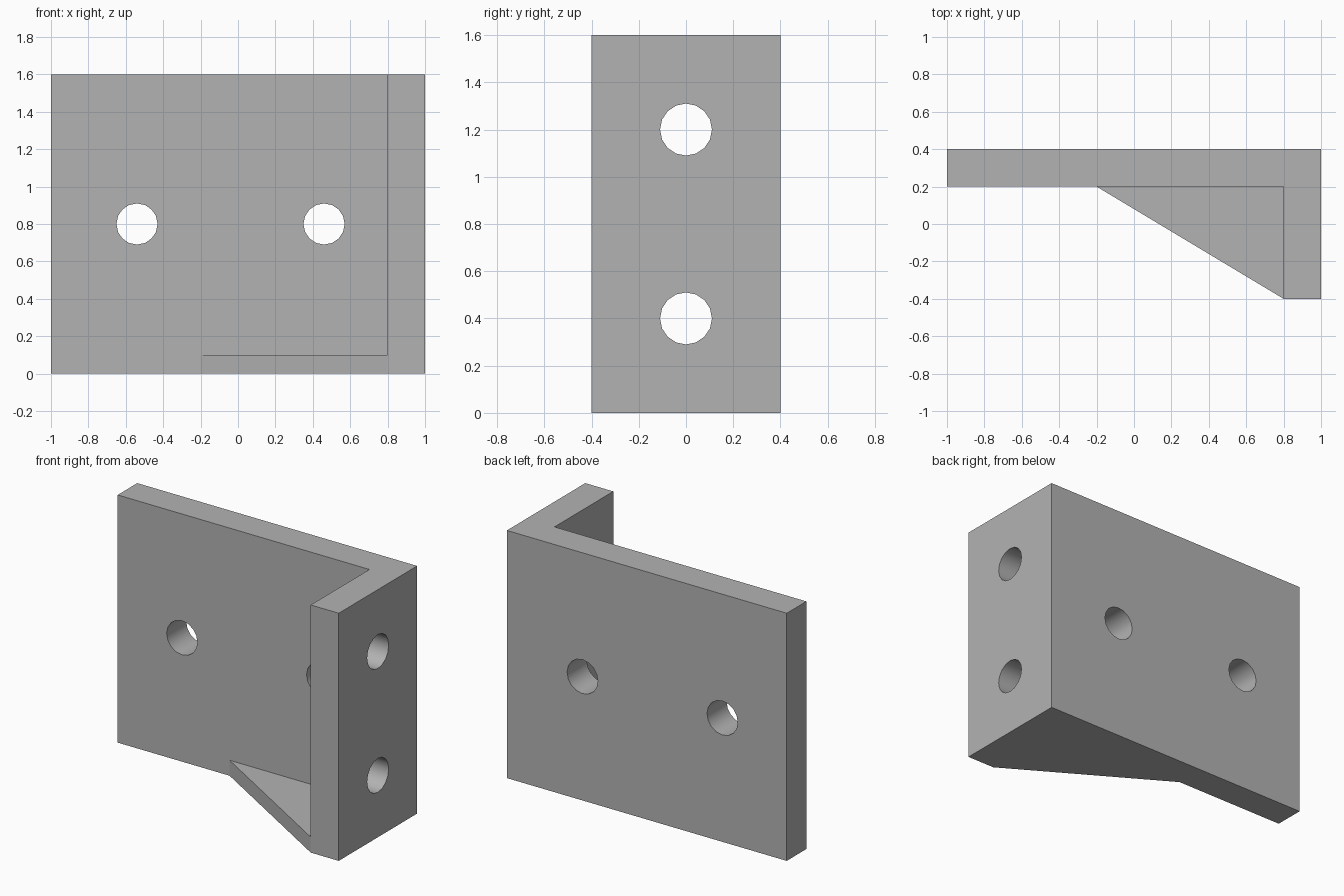
import bpy, bmesh
from math import pi, radians
from mathutils import Vector

cube = bpy.data.objects.get("Cube")
if cube:
    bpy.data.objects.remove(cube, do_unlink=True)

# Single grey metal
metal = bpy.data.materials.new("plain grey")
metal.use_nodes = True
grey = (0.45, 0.45, 0.45, 1)
metal.diffuse_color = grey
metal.node_tree.nodes["Principled BSDF"].inputs["Base Color"].default_value = grey

# Footprint: L-shaped wall plus triangular brace sharing the inner corner
bm = bmesh.new()
plan = dict(back_end=(-1, .4), front_end=(-1, .2), brace_tip=(-.2, .2),
            inner=(.8, .2), flange_in=(.8, -.4), flange_out=(1, -.4), outer=(1, .4))
v = {name: bm.verts.new((x, y, 0)) for name, (x, y) in plan.items()}
wall = bm.faces.new(list(v.values()))
brace = bm.faces.new([v["brace_tip"], v["flange_in"], v["inner"]])


def raise_faces(faces, height):
    """Extrude faces upward and return the new top faces."""
    geom = bmesh.ops.extrude_face_region(bm, geom=faces)["geom"]
    verts = [g for g in geom if isinstance(g, bmesh.types.BMVert)]
    bmesh.ops.translate(bm, verts=verts, vec=Vector((0, 0, height)))
    return [g for g in geom if isinstance(g, bmesh.types.BMFace)]


# Low slab including the brace, then only the walls go to full height
tops = raise_faces([wall, brace], 0.1)
raise_faces([max(tops, key=lambda f: len(f.verts))], 1.5)
bmesh.ops.dissolve_limit(bm, angle_limit=radians(1), verts=bm.verts, edges=bm.edges)
bmesh.ops.recalc_face_normals(bm, faces=bm.faces)
mesh = bpy.data.meshes.new("angle_bracket")
bm.to_mesh(mesh)
bm.free()
bracket = bpy.data.objects.new("angle_bracket", mesh)
bpy.context.collection.objects.link(bracket)
mesh.materials.append(metal)


# Round bolt holes, two in each wall
def drill(name, location, rotation):
    bpy.ops.mesh.primitive_cylinder_add(vertices=16, radius=0.11, depth=0.4,
                                        location=location, rotation=rotation)
    cutter = bpy.context.object
    cutter.name = name
    cutter.data.materials.append(metal)
    mod = bracket.modifiers.new(name, 'BOOLEAN')
    mod.operation = 'DIFFERENCE'
    mod.solver = 'EXACT'
    mod.object = cutter
    return cutter


cutters = [drill("back_hole_cutter", (x, 0.3, 0.8), (pi / 2, 0, 0)) for x in (-0.54, 0.46)]
cutters += [drill("flange_hole_cutter", (0.9, 0, z), (0, pi / 2, 0)) for z in (0.4, 1.2)]

# Apply the cuts and remove the cutters
bpy.ops.object.select_all(action='DESELECT')
bracket.select_set(True)
bpy.context.view_layer.objects.active = bracket
for mod in list(bracket.modifiers):
    bpy.ops.object.modifier_apply(modifier=mod.name)
for cutter in cutters:
    bpy.data.objects.remove(cutter, do_unlink=True)

# Smooth hole walls, crisp plate edges
bpy.ops.object.shade_smooth_by_angle(angle=radians(30))
